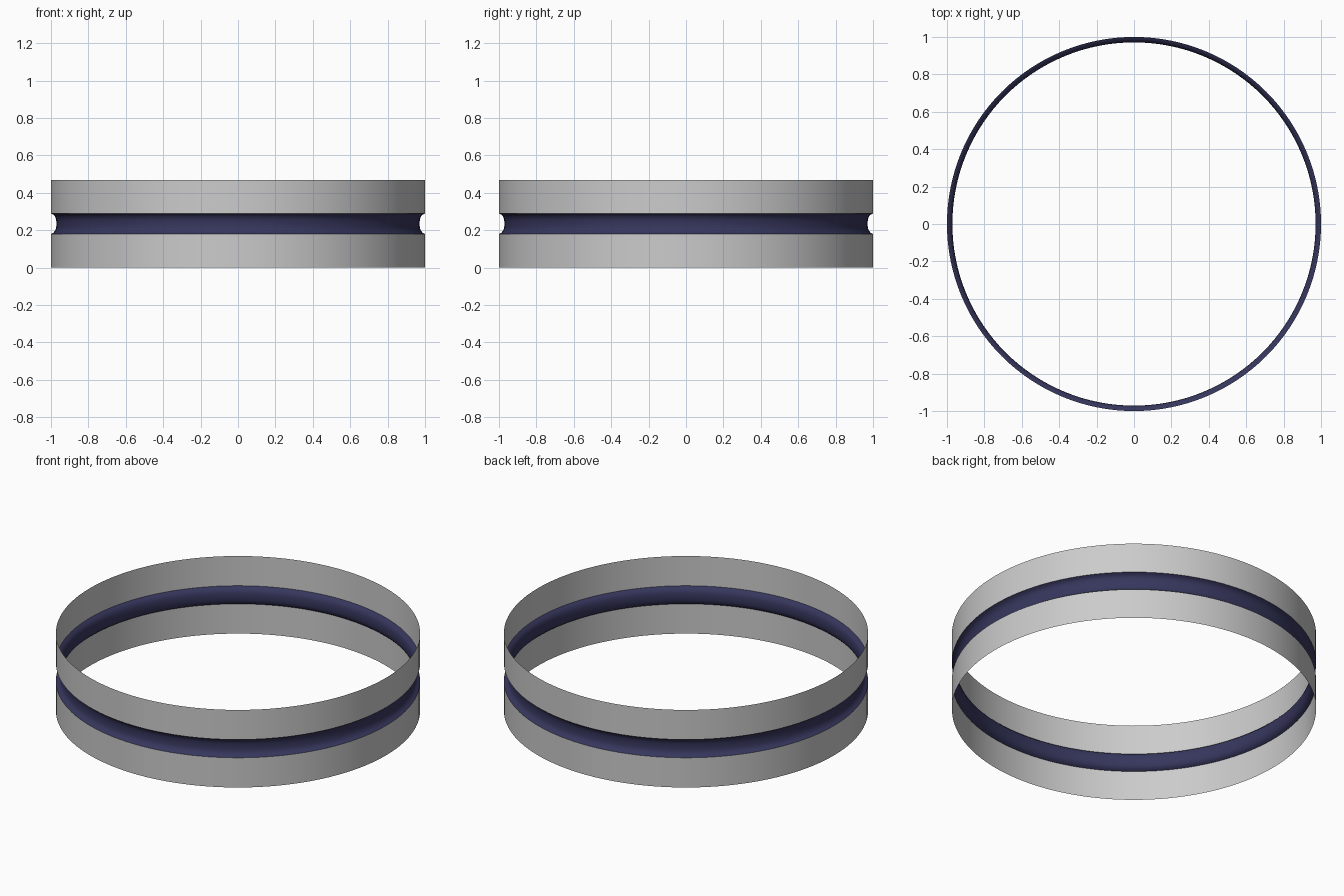
import bpy, bmesh, math

cube = bpy.data.objects.get("Cube")
if cube:
    bpy.data.objects.remove(cube, do_unlink=True)

SEGMENTS = 128
HEIGHT = 0.47
MID = HEIGHT / 2
GROOVE_HALF = 0.055


def material(name, rgb):
    mat = bpy.data.materials.new(name)
    mat.use_nodes = True
    color = (*rgb, 1.0)
    mat.diffuse_color = color
    mat.node_tree.nodes["Principled BSDF"].inputs["Base Color"].default_value = color
    return mat


def lathe(name, profile, mat):
    """Spin an open (radius, z) profile, listed upward, into a thin shell."""
    bm = bmesh.new()
    rings = []
    for r, z in profile:
        rings.append([bm.verts.new((r * math.cos(a), r * math.sin(a), z))
                      for a in (math.tau * i / SEGMENTS for i in range(SEGMENTS))])
    for low, high in zip(rings, rings[1:]):
        for i in range(SEGMENTS):
            j = (i + 1) % SEGMENTS
            bm.faces.new((low[i], low[j], high[j], high[i]))
    mesh = bpy.data.meshes.new(name)
    bm.to_mesh(mesh)
    bm.free()
    mesh.materials.append(mat)
    mesh.shade_smooth()
    obj = bpy.data.objects.new(name, mesh)
    bpy.context.collection.objects.link(obj)
    return obj


grey = material("light grey metal", (0.6, 0.6, 0.6))
navy = material("dark navy", (0.037, 0.037, 0.11))

# Straight bands below and above the groove
lathe("lower_band", [(1.0, 0.0), (1.0, MID - GROOVE_HALF)], grey)
lathe("upper_band", [(1.0, MID + GROOVE_HALF), (1.0, HEIGHT)], grey)

# Rounded groove pressed inward between the bands
half = [(1.0, GROOVE_HALF), (0.988, 0.049), (0.977, 0.037), (0.972, 0.02)]
groove = [(r, MID - dz) for r, dz in half] + [(0.971, MID)]
groove += [(r, MID + dz) for r, dz in reversed(half)]
lathe("groove", groove, navy)
